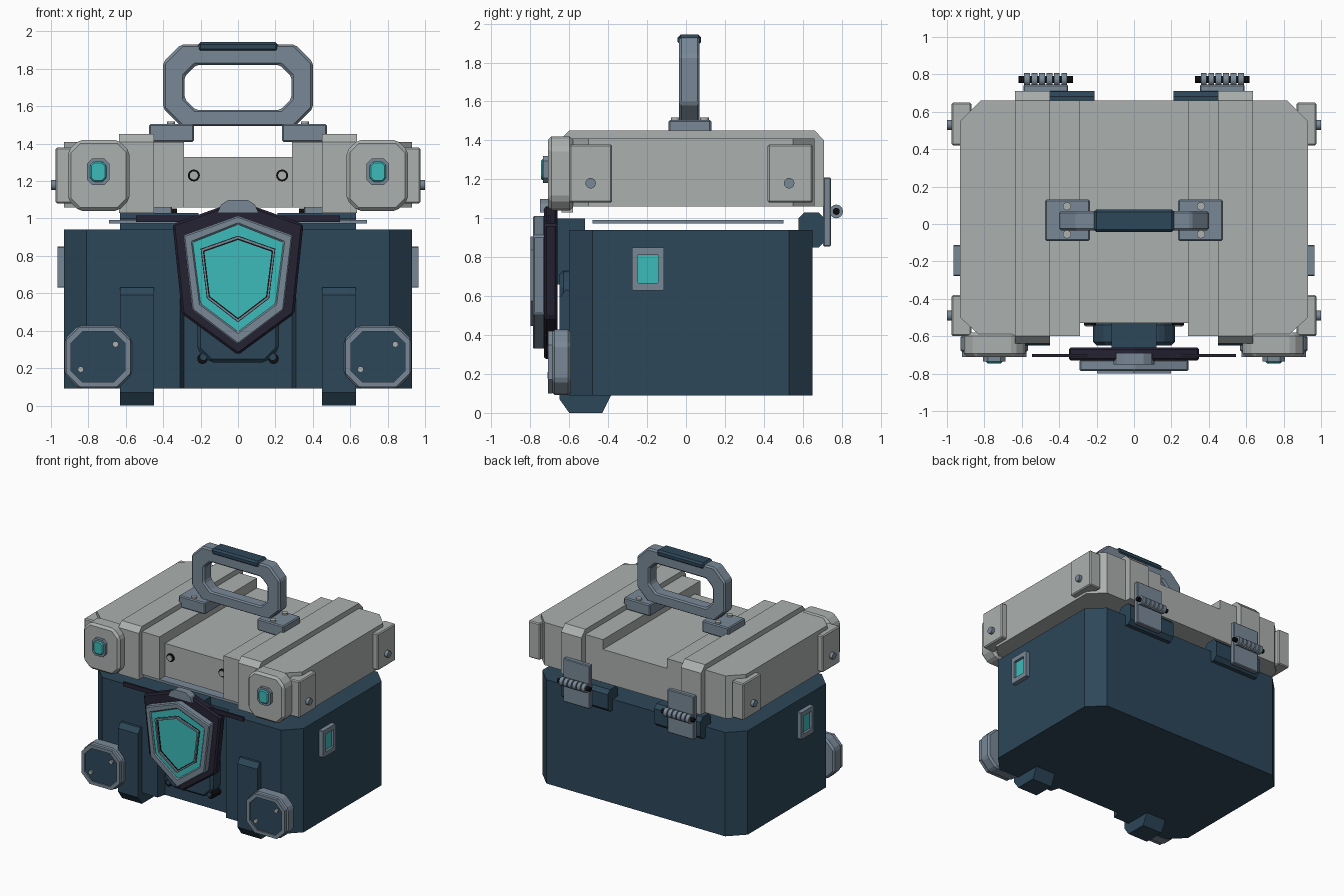
import bpy, bmesh, math

if "Cube" in bpy.data.objects:
    bpy.data.objects.remove(bpy.data.objects["Cube"])


def material(name, rgb):
    m = bpy.data.materials.new(name)
    m.diffuse_color = (*rgb, 1)
    m.use_nodes = True
    m.node_tree.nodes["Principled BSDF"].inputs["Base Color"].default_value = m.diffuse_color
    return m


PALE = material("pale_grey", (0.41, 0.44, 0.43))
STEEL = material("steel_blue", (0.19, 0.25, 0.31))
NAVY = material("dark_teal", (0.026, 0.063, 0.100))
CYAN = material("cyan", (0.048, 0.49, 0.49))
PURPLE = material("dark_purple", (0.019, 0.016, 0.034))
BLACK = material("black", (0.004, 0.004, 0.005))


def place(p, axis, t):
    a, b = p
    return {"x": (t, a, b), "y": (a, t, b), "z": (a, b, t)}[axis]


def finish(name, bm, mat, mirror=False, bevel=0.0, smooth=False):
    bmesh.ops.recalc_face_normals(bm, faces=bm.faces)
    for f in bm.faces:
        f.smooth = smooth and len(f.verts) == 4
    me = bpy.data.meshes.new(name)
    bm.to_mesh(me)
    bm.free()
    me.materials.append(mat)
    ob = bpy.data.objects.new(name, me)
    bpy.context.collection.objects.link(ob)
    if bevel:
        b = ob.modifiers.new("bevel", "BEVEL")
        b.width, b.segments, b.limit_method = bevel, 1, "ANGLE"
    if mirror:
        ob.modifiers.new("mirror", "MIRROR")
    return ob


def prism(name, pts, axis, lo, hi, mat, **kw):
    bm = bmesh.new()
    a = [bm.verts.new(place(p, axis, lo)) for p in pts]
    b = [bm.verts.new(place(p, axis, hi)) for p in pts]
    bm.faces.new(a)
    bm.faces.new(b)
    for i in range(len(pts)):
        j = (i + 1) % len(pts)
        bm.faces.new((a[i], a[j], b[j], b[i]))
    return finish(name, bm, mat, **kw)


def frame(name, outer, inner, axis, lo, hi, mat, **kw):
    bm = bmesh.new()
    loops = [[bm.verts.new(place(p, axis, t)) for p in ring]
             for ring, t in ((outer, lo), (outer, hi), (inner, hi), (inner, lo))]
    for k in range(4):
        a, b = loops[k], loops[(k + 1) % 4]
        for i in range(len(outer)):
            j = (i + 1) % len(outer)
            bm.faces.new((a[i], a[j], b[j], b[i]))
    return finish(name, bm, mat, **kw)


def box(name, x, y, z, mat, **kw):
    return prism(name, [(x[0], y[0]), (x[1], y[0]), (x[1], y[1]), (x[0], y[1])],
                 "z", z[0], z[1], mat, **kw)


def octagon(cx, cy, w, h, c):
    return [(cx + sx * dx, cy + sy * dy) for sx, sy, dx, dy in (
        (1, -1, w - c, h), (1, -1, w, h - c), (1, 1, w, h - c), (1, 1, w - c, h),
        (-1, 1, w - c, h), (-1, 1, w, h - c), (-1, -1, w, h - c), (-1, -1, w - c, h))]


def rod(name, cx, cy, r, axis, lo, hi, mat, n=16, **kw):
    pts = [(cx + r * math.cos(2 * math.pi * i / n), cy + r * math.sin(2 * math.pi * i / n))
           for i in range(n)]
    return prism(name, pts, axis, lo, hi, mat, smooth=n > 8, **kw)


def symmetric(half):
    return half + [(-x, y) for x, y in reversed(half) if x > 0]


# Lower case with chamfered corners and a recessed front bay
prism("case_body", symmetric([(0.29, -0.53), (0.31, -0.60), (0.81, -0.60), (0.93, -0.48),
                              (0.93, 0.53), (0.81, 0.65)]), "z", 0.09, 0.94, NAVY)
box("seal_plate", (-0.69, 0.69), (-0.48, 0.50), (0.972, 0.992), STEEL)

# Front legs
prism("front_leg", [(-0.58, 0.63), (-0.62, 0.63), (-0.65, 0.59), (-0.65, 0.07), (-0.60, 0),
                    (-0.43, 0), (-0.38, 0.10), (-0.58, 0.10)], "x", 0.45, 0.63, NAVY, mirror=True)

# Octagonal front bumpers
CX, CZ = 0.748, 0.26
prism("bumper_back", octagon(CX, CZ, 0.18, 0.168, 0.075), "y", -0.69, -0.59, STEEL,
      mirror=True, bevel=0.015)
frame("bumper_rim", octagon(CX, CZ, 0.172, 0.16, 0.072), octagon(CX, CZ, 0.145, 0.135, 0.062),
      "y", -0.71, -0.685, STEEL, mirror=True)
prism("bumper_face", octagon(CX, CZ, 0.146, 0.136, 0.062), "y", -0.698, -0.689, NAVY, mirror=True)
for s in (-1, 1):
    for dx, dz in ((0.093, 0.067), (-0.093, -0.067)):
        rod("bumper_rivet", s * CX + dx, CZ + dz, 0.016, "y", -0.712, -0.695, PALE)

# Side windows
frame("window_frame", octagon(-0.195, 0.74, 0.083, 0.11, 0.005),
      octagon(-0.195, 0.74, 0.054, 0.072, 0.005), "x", 0.92, 0.965, STEEL, mirror=True)
prism("window_glass", octagon(-0.195, 0.74, 0.055, 0.073, 0.005), "x", 0.925, 0.945,
      CYAN, mirror=True)

# Lid: two side blocks, a lower centre and raised straps
prism("lid_side", [(0.29, -0.60), (0.82, -0.60), (0.93, -0.50), (0.93, 0.55), (0.82, 0.66),
                   (0.29, 0.66)], "z", 1.06, 1.41, PALE, mirror=True)
box("lid_centre", (-0.295, 0.295), (-0.53, 0.66), (1.06, 1.33), PALE)
prism("lid_strap", [(-0.64, 1.03), (-0.64, 1.41), (-0.60, 1.452), (0.66, 1.452), (0.71, 1.40),
                    (0.71, 1.06), (-0.58, 1.06), (-0.58, 1.03)], "x", 0.45, 0.635,
      PALE, mirror=True)

# Lid corner guards with rivets
for y0, y1, ry in ((-0.60, -0.38, -0.49), (0.42, 0.65, 0.53)):
    box("side_guard", (0.87, 0.975), (y0, y1), (1.08, 1.38), PALE, mirror=True, bevel=0.008)
    rod("guard_rivet", ry, 1.18, 0.027, "x", 0.97, 1.0, STEEL, mirror=True)

# Front corner pads with gems
prism("corner_pad", octagon(0.745, 1.23, 0.165, 0.19, 0.06), "y", -0.71, -0.58, PALE,
      mirror=True, bevel=0.018)
frame("gem_rim", octagon(0.748, 1.25, 0.06, 0.07, 0.027), octagon(0.748, 1.25, 0.043, 0.053, 0.02),
      "y", -0.735, -0.70, STEEL, mirror=True)
prism("gem", octagon(0.748, 1.25, 0.044, 0.054, 0.02), "y", -0.745, -0.70, CYAN,
      mirror=True, bevel=0.008)

# Bolts on the lid front
rod("lid_bolt_ring", 0.236, 1.23, 0.032, "y", -0.543, -0.52, BLACK, mirror=True)
rod("lid_bolt", 0.236, 1.23, 0.022, "y", -0.549, -0.52, PALE, mirror=True)

# Latch mount behind the shield
prism("latch_mount", octagon(0, 0.48, 0.22, 0.25, 0.07), "y", -0.65, -0.52, NAVY, bevel=0.02)
box("latch_neck", (-0.12, 0.12), (-0.67, -0.52), (0.66, 1.0), NAVY)
rod("mount_bolt", 0.19, 0.25, 0.028, "y", -0.63, -0.52, BLACK, mirror=True)
rod("mount_bolt_head", 0.185, 0.26, 0.02, "y", -0.64, -0.52, NAVY, mirror=True)

# Layered shield
prism("shield_back", symmetric([(0, 0.27), (0.30, 0.49), (0.35, 0.97), (0.10, 1.06),
                                (0, 1.085)]), "y", -0.73, -0.66, PURPLE, bevel=0.012)
OUTER = symmetric([(0, 0.325), (0.245, 0.51), (0.292, 0.91), (0, 1.015)])
INNER = symmetric([(0, 0.395), (0.20, 0.545), (0.242, 0.872), (0, 0.968)])
frame("shield_rim", OUTER, INNER, "y", -0.787, -0.725, STEEL, bevel=0.008)
prism("shield_panel", INNER, "y", -0.777, -0.725, CYAN)
LINE = symmetric([(0, 0.445), (0.167, 0.573), (0.200, 0.838), (0, 0.908)])
for label, mat, k0, k1, y in (("shield_line_shadow", BLACK, 1.0, 0.90, -0.782),
                              ("shield_line", STEEL, 0.99, 0.925, -0.798)):
    rings = [[(x * k, 0.68 + (z - 0.68) * k) for x, z in LINE] for k in (k0, k1)]
    frame(label, *rings, "y", y, -0.775, mat)
box("shield_bar", (-0.545, 0.545), (-0.71, -0.695), (0.98, 1.015), PURPLE)
prism("latch_clasp", [(-0.11, 1.03), (0.11, 1.03), (0.09, 1.075), (0.05, 1.10),
                      (-0.05, 1.10), (-0.09, 1.075)], "y", -0.75, -0.69, STEEL)

# Rear hinges
prism("hinge_block", octagon(0.645, 0.94, 0.067, 0.09, 0.03), "x", 0.21, 0.63, NAVY, mirror=True)
box("hinge_leaf", (0.352, 0.592), (0.705, 0.745), (0.855, 1.21), STEEL, mirror=True, bevel=0.006)
rod("hinge_pin", 0.772, 1.035, 0.018, "x", 0.325, 0.617, BLACK, mirror=True)
for i in range(6):
    x = 0.357 + i * 0.04
    rod("hinge_knuckle", 0.772, 1.035, 0.035, "x", x, x + 0.031, STEEL, mirror=True)

# Carrying handle
box("handle_foot", (0.235, 0.475), (-0.09, 0.13), (1.41, 1.505), STEEL, mirror=True, bevel=0.008)
for y in (-0.055, 0.095):
    rod("foot_bolt", 0.358, y, 0.022, "z", 1.50, 1.518, PALE, mirror=True)
frame("handle_loop", octagon(0, 1.712, 0.40, 0.218, 0.095), octagon(0, 1.70, 0.285, 0.12, 0.06),
      "y", -0.035, 0.07, STEEL, bevel=0.012)
box("handle_grip", (-0.215, 0.215), (-0.043, 0.078), (1.892, 1.943), NAVY, bevel=0.014)
